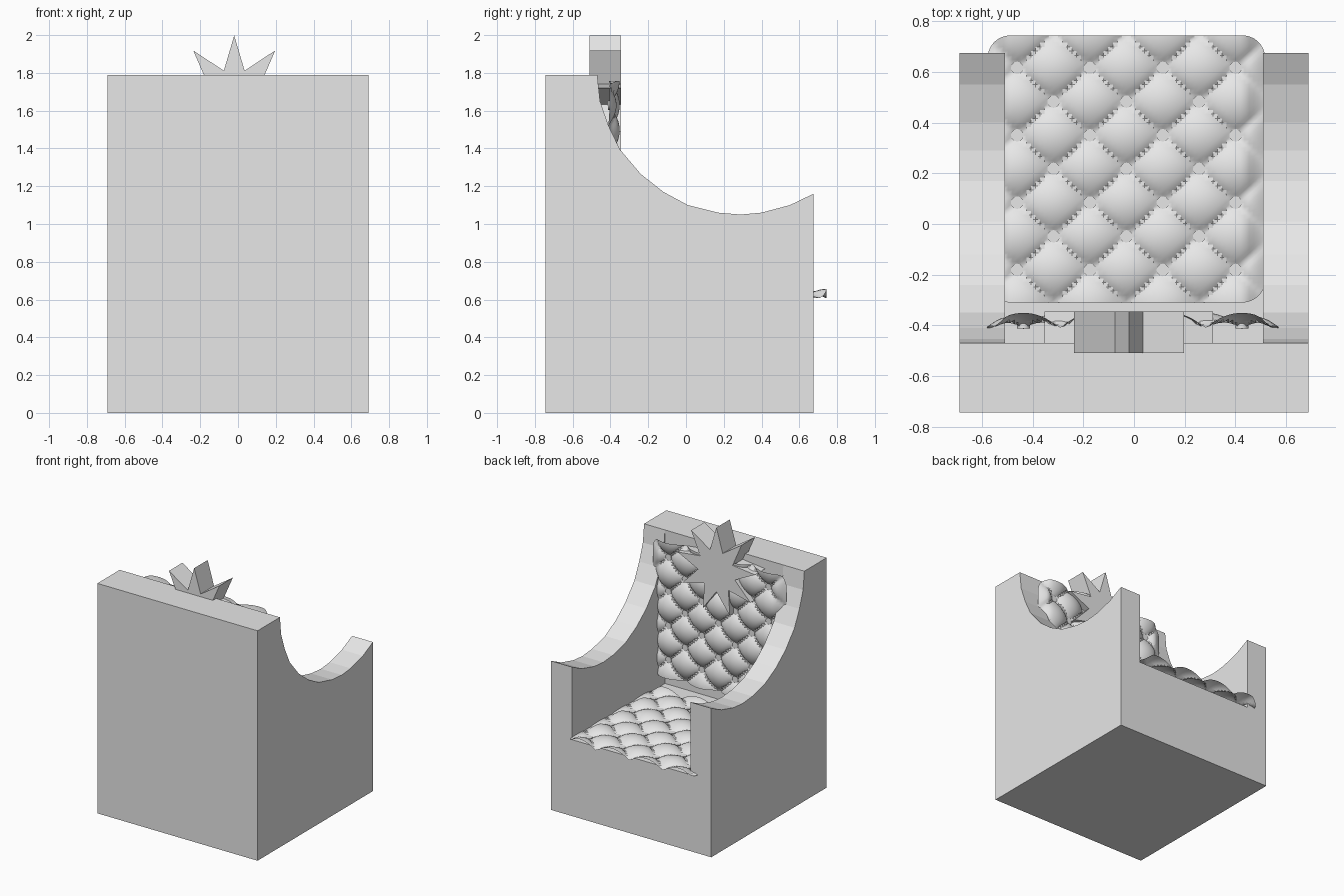
import bpy, bmesh, math
from mathutils import Vector

if "Cube" in bpy.data.objects:
    bpy.data.objects.remove(bpy.data.objects["Cube"])

grey = bpy.data.materials.new("light grey")
grey.diffuse_color = (0.8, 0.8, 0.8, 1)
grey.use_nodes = True
grey.node_tree.nodes["Principled BSDF"].inputs["Base Color"].default_value = grey.diffuse_color


def make_object(name, bm):
    bmesh.ops.recalc_face_normals(bm, faces=bm.faces)
    mesh = bpy.data.meshes.new(name)
    bm.to_mesh(mesh)
    bm.free()
    mesh.materials.append(grey)
    ob = bpy.data.objects.new(name, mesh)
    bpy.context.collection.objects.link(ob)
    return ob


def prism(name, points, offset):
    """Closed outline pushed along offset."""
    bm = bmesh.new()
    face = bm.faces.new([bm.verts.new(p) for p in points])
    ext = bmesh.ops.extrude_face_region(bm, geom=[face])
    moved = [v for v in ext["geom"] if isinstance(v, bmesh.types.BMVert)]
    bmesh.ops.translate(bm, verts=moved, vec=Vector(offset))
    return make_object(name, bm)


# Chair body: side profile with scooped arms, hollowed above the seat
side = [(-0.745, 0), (0.675, 0), (0.675, 1.16), (0.55, 1.10), (0.40, 1.06),
        (0.29, 1.05), (0.17, 1.06), (0.01, 1.10), (-0.12, 1.17), (-0.24, 1.265),
        (-0.35, 1.395), (-0.41, 1.52), (-0.455, 1.65), (-0.47, 1.79), (-0.745, 1.79)]
body = prism("chair_body", [(-0.69, y, z) for y, z in side], (1.38, 0, 0))
hollow = [(-0.47, 0.595), (1, 0.595), (1, 2.2), (-0.47, 2.2)]
cutter = prism("seat_cutter", [(-0.51, y, z) for y, z in hollow], (1.02, 0, 0))
cutter.hide_render = True
mod = body.modifiers.new("hollow", "BOOLEAN")
mod.operation = "DIFFERENCE"
mod.solver = "EXACT"
mod.object = cutter
bpy.context.view_layer.objects.active = body
bpy.ops.object.modifier_apply(modifier=mod.name)
bpy.data.objects.remove(cutter)

# Nine-pointed star on the backrest
star = []
for i in range(18):
    r, a = (0.161 if i % 2 else 0.338), math.pi * i / 9
    star.append((-0.02 + r * math.sin(a), -0.51, 1.66 + r * math.cos(a)))
prism("star", star, (0, 0.165, 0))

# Tufted cushions: diamond quilting with a button at every crossing
CX, CY, SUB = 0.2875, 0.266, 16


def tuft(x, y, hx, height):
    sa = abs(math.sin(math.pi * (x / CX + y / CY)))
    sb = abs(math.sin(math.pi * (x / CX - y / CY)))
    seam = 1 - (1 - sa ** 0.8) * (1 - sb ** 0.8)
    puff = (sa * sb) ** 0.6
    edge = min(1, 0.15 + (hx - abs(x)) / 0.09)
    return height * (0.4 * seam + 0.6 * puff) * edge


def cushion(name, hx, hy, height, location, tilt):
    bm = bmesh.new()
    nx, ny = math.ceil(hx / (CX / SUB)), math.ceil(hy / (CY / SUB))
    rad = 0.09
    grid = []
    for j in range(-ny, ny + 1):
        row = []
        for i in range(-nx, nx + 1):
            x = max(-hx, min(hx, i * CX / SUB))
            y = max(-hy, min(hy, j * CY / SUB))
            dx, dy = abs(x) - hx + rad, abs(y) - hy + rad
            d = math.hypot(dx, dy)
            if dx > 0 and dy > 0 and d > rad:
                x = math.copysign(hx - rad + dx * rad / d, x)
                y = math.copysign(hy - rad + dy * rad / d, y)
            row.append(bm.verts.new((x, y, tuft(x, y, hx, height))))
        grid.append(row)
    for a, b in zip(grid, grid[1:]):
        for i in range(len(a) - 1):
            bm.faces.new((a[i], a[i + 1], b[i + 1], b[i]))
    bmesh.ops.delete(bm, geom=[f for f in bm.faces if f.calc_area() < 1e-6],
                     context="FACES")
    ob = make_object(name, bm)
    if sum(p.normal.z for p in ob.data.polygons) < 0:
        ob.data.flip_normals()
    place(ob, location, tilt)

    # Buttons
    bm = bmesh.new()
    for j in range(-3, 4):
        for i in range(-4, 5):
            if (i + j) % 2 == 0 and abs(i) < 4:
                ring = bmesh.ops.create_cone(bm, cap_ends=True, segments=12,
                                             radius1=0.025, radius2=0.025, depth=0.02)
                bmesh.ops.translate(bm, verts=ring["verts"],
                                    vec=(i * CX / 2, j * CY / 2, height * 0.2))
    place(make_object(name + "_buttons", bm), location, tilt)


def place(ob, location, tilt):
    ob.location = location
    ob.rotation_euler.x = tilt
    bpy.ops.object.select_all(action="DESELECT")
    ob.select_set(True)
    bpy.context.view_layer.objects.active = ob
    bpy.ops.object.shade_smooth_by_angle(angle=math.radians(35))


cushion("seat_cushion", 0.548, 0.5275, 0.056, (-0.03, 0.2175, 0.601), 0)
cushion("back_cushion", 0.575, 0.5275, 0.064, (-0.005, -0.415, 1.23), -math.pi / 2)
